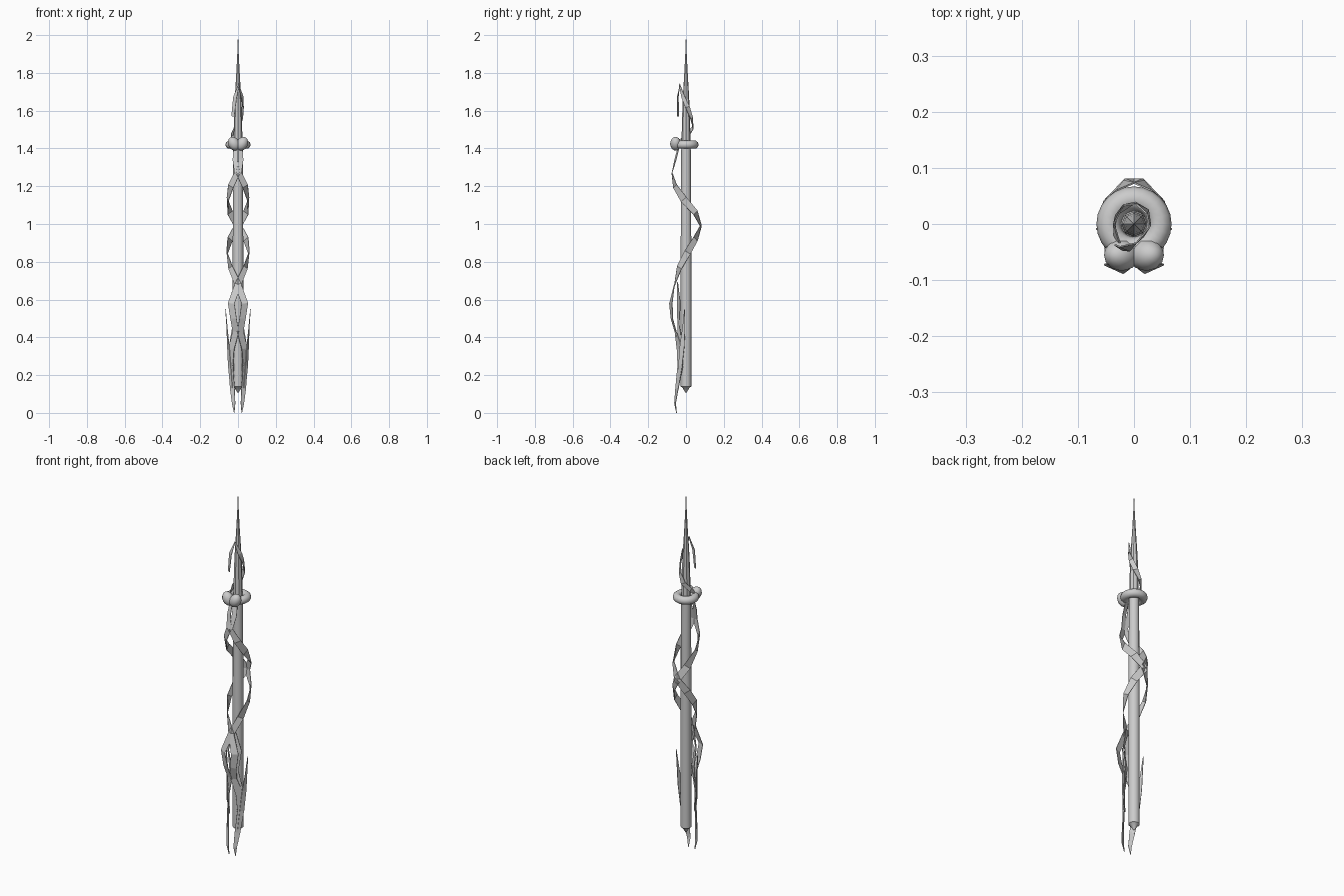
import bpy, bmesh, math
from mathutils import Vector

if "Cube" in bpy.data.objects:
    bpy.data.objects.remove(bpy.data.objects["Cube"])


def make_object(name, bm, smooth=None):
    bmesh.ops.recalc_face_normals(bm, faces=bm.faces)
    me = bpy.data.meshes.new(name)
    bm.to_mesh(me)
    bm.free()
    ob = bpy.data.objects.new(name, me)
    bpy.context.collection.objects.link(ob)
    if smooth:
        bpy.ops.object.select_all(action='DESELECT')
        ob.select_set(True)
        bpy.context.view_layer.objects.active = ob
        bpy.ops.object.shade_smooth_by_angle(angle=math.radians(smooth))
    return ob


def lathe(name, profile, sides):
    bm = bmesh.new()
    rings = [[bm.verts.new((r * math.cos(2 * math.pi * i / sides),
                            r * math.sin(2 * math.pi * i / sides), z))
              for i in range(sides)] for r, z in profile]
    for a, b in zip(rings, rings[1:]):
        for i in range(sides):
            j = (i + 1) % sides
            bm.faces.new((a[i], a[j], b[j], b[i]))
    bm.faces.new(rings[0])
    bm.faces.new(rings[-1])
    return make_object(name, bm, 40)


def ribbon(name, points, mirror=True):
    """Flat band facing away from the shaft; points are x, y, z, width."""
    bm = bmesh.new()
    pos = [Vector(p[:3]) for p in points]
    rows = []
    for i, p in enumerate(pos):
        tangent = (pos[min(i + 1, len(pos) - 1)] - pos[max(i - 1, 0)]).normalized()
        side = tangent.cross(Vector((p.x, p.y, 0)).normalized()).normalized()
        w = side * points[i][3] / 2
        rows.append((bm.verts.new(p - w), bm.verts.new(p + w)))
    for a, b in zip(rows, rows[1:]):
        bm.faces.new((a[0], a[1], b[1], b[0]))
    ob = make_object(name, bm)
    if mirror:
        m = ob.modifiers.new("Mirror", 'MIRROR')
        m.use_mirror_merge = False
    s = ob.modifiers.new("Thickness", 'SOLIDIFY')
    s.thickness = 0.003
    s.offset = 0
    return ob


# Shaft with butt cap, and the long needle head
lathe("shaft", [(0.001, 0.105), (0.02, 0.135), (0.028, 0.14), (0.028, 0.16),
                (0.028, 0.9), (0.025, 1.42)], 12)
lathe("spear_head", [(0.024, 1.40), (0.022, 1.52), (0.019, 1.62), (0.015, 1.70),
                     (0.009, 1.80), (0.004, 1.90), (0.0005, 2.0)], 8)

# Rolled cloth ring
bpy.ops.mesh.primitive_torus_add(major_segments=24, minor_segments=10,
                                 major_radius=0.045, minor_radius=0.022,
                                 location=(0, 0, 1.42))
bpy.context.object.name = "cloth_ring"
bpy.ops.object.shade_smooth_by_angle(angle=math.radians(60))

# Knot lobes on the front of the ring
for s in (-1, 1):
    bpy.ops.mesh.primitive_uv_sphere_add(segments=12, ring_count=8, radius=1,
                                         location=(s * 0.022, -0.055, 1.425))
    lobe = bpy.context.object
    lobe.name = "knot_lobe"
    lobe.scale = (0.03, 0.029, 0.038)
    lobe.rotation_euler = (0, s * 0.5, 0)
    bpy.ops.object.shade_smooth_by_angle(angle=math.radians(60))

# Two mirrored ribbons crossing down the shaft
ribbon("long_ribbon", [
    (0.012, -0.038, 1.41, 0.022), (0.016, -0.056, 1.34, 0.026),
    (0.004, -0.074, 1.27, 0.03), (0.038, -0.058, 1.20, 0.036),
    (0.055, -0.012, 1.13, 0.038), (0.042, 0.05, 1.06, 0.038),
    (0.0, 0.08, 0.99, 0.038), (-0.042, 0.05, 0.92, 0.038),
    (-0.058, 0.008, 0.85, 0.036), (-0.04, -0.035, 0.77, 0.034),
    (0.0, -0.06, 0.68, 0.034), (0.036, -0.08, 0.58, 0.038),
    (0.024, -0.075, 0.50, 0.034), (0.012, -0.055, 0.43, 0.034),
    (0.034, -0.034, 0.34, 0.04), (0.038, -0.03, 0.25, 0.036),
    (0.03, -0.048, 0.13, 0.028), (0.023, -0.058, 0.05, 0.018),
    (0.02, -0.05, 0.0, 0.002)])

# Inner strands and upturned pointed ends
ribbon("inner_strand", [
    (0.006, -0.045, 0.69, 0.02), (0.034, -0.038, 0.58, 0.026),
    (0.016, -0.04, 0.47, 0.024), (0.036, -0.03, 0.36, 0.03),
    (0.03, -0.035, 0.22, 0.02)])
ribbon("pointed_end", [
    (0.066, -0.008, 0.55, 0.002), (0.058, -0.012, 0.45, 0.014),
    (0.052, -0.02, 0.36, 0.026), (0.045, -0.03, 0.25, 0.024),
    (0.034, -0.045, 0.12, 0.014)])

# Single short ribbon around the head, with a folded-over end
ribbon("upper_ribbon", [
    (-0.03, -0.03, 1.44, 0.02), (-0.034, 0.008, 1.47, 0.022),
    (-0.008, 0.036, 1.51, 0.026), (0.015, 0.03, 1.56, 0.026),
    (0.026, 0.008, 1.62, 0.024), (0.022, -0.014, 1.67, 0.022),
    (0.004, -0.034, 1.735, 0.016), (-0.016, -0.044, 1.67, 0.02),
    (-0.027, -0.042, 1.57, 0.018)], mirror=False)
